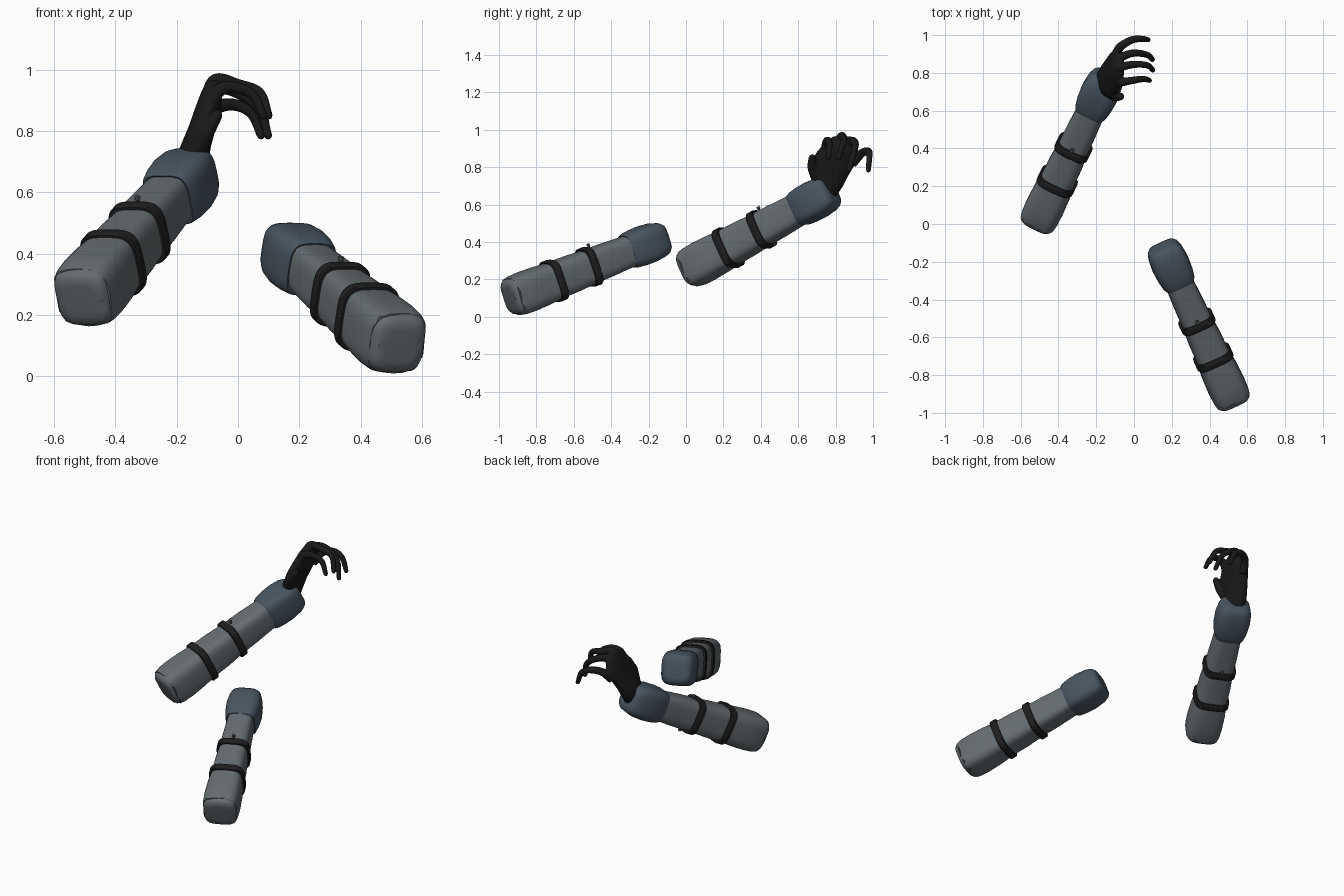
import bpy, bmesh, math
from mathutils import Vector

if "Cube" in bpy.data.objects:
    bpy.data.objects.remove(bpy.data.objects["Cube"])


def material(name, rgb):
    m = bpy.data.materials.new(name)
    m.diffuse_color = (*rgb, 1)
    m.use_nodes = True
    m.node_tree.nodes["Principled BSDF"].inputs["Base Color"].default_value = m.diffuse_color
    return m


GREY = material("sleeve grey", (0.13, 0.15, 0.16))
BLUE = material("cuff slate blue", (0.065, 0.09, 0.115))
STRAP = material("strap black", (0.013, 0.013, 0.013))
GLOVE = material("glove black", (0.010, 0.010, 0.010))
METAL = material("buckle grey", (0.09, 0.10, 0.11))


def finish(bm, name, mat, angle=40):
    bmesh.ops.recalc_face_normals(bm, faces=bm.faces)
    me = bpy.data.meshes.new(name)
    bm.to_mesh(me)
    bm.free()
    me.materials.append(mat)
    for p in me.polygons:
        p.use_smooth = True
    me.set_sharp_from_angle(angle=math.radians(angle))
    ob = bpy.data.objects.new(name, me)
    bpy.context.collection.objects.link(ob)
    return ob


def loft(bm, rings, closed=False):
    """Skin a list of point rings; cap both ends unless the rings form a loop."""
    vs = [[bm.verts.new(p) for p in r] for r in rings]
    n = len(vs[0])
    pairs = list(zip(vs, vs[1:] + vs[:1])) if closed else list(zip(vs, vs[1:]))
    for a, b in pairs:
        for i in range(n):
            j = (i + 1) % n
            bm.faces.new((a[i], a[j], b[j], b[i]))
    if not closed:
        bm.faces.new(vs[0])
        bm.faces.new(vs[-1])


def spow(v, e):
    return math.copysign(abs(v) ** e, v)


class Arm:
    """Local frame of one forearm: distance along it, sideways, upward."""
    def __init__(self, start, end):
        self.o = Vector(start)
        self.d = (Vector(end) - self.o).normalized()
        self.s = self.d.cross(Vector((0, 0, 1))).normalized()
        self.u = self.s.cross(self.d)

    def at(self, d, s, u):
        return self.o + self.d * d + self.s * s + self.u * u

    def ring(self, d, a, b, jag=0.0, n=48):
        pts = []
        for i in range(n):
            t = 2 * math.pi * i / n
            w = jag * (math.sin(9 * t) + 0.6 * math.sin(14 * t + 1))
            pts.append(self.at(d + w, a * spow(math.cos(t), 0.55),
                               b * spow(math.sin(t), 0.55)))
        return pts

    def part(self, name, mat, profile, closed=False, jag=0.0):
        bm = bmesh.new()
        loft(bm, [self.ring(*p, jag if k == 0 else 0)
                  for k, p in enumerate(profile)], closed)
        return finish(bm, name, mat)


def buckle(arm, name, d, s, u, h):
    # small stud: a short stem with a wider head
    bm = bmesh.new()
    prof = [(-0.01, 0.006), (h * 0.5, 0.006), (h * 0.55, 0.011), (h, 0.009)]
    sg = math.copysign(1, u)
    rings = []
    for z, r in prof:
        rings.append([arm.at(d + r * math.cos(k * math.pi / 4),
                             s + r * math.sin(k * math.pi / 4), u + sg * z)
                      for k in range(8)])
    loft(bm, rings)
    finish(bm, name, METAL)


def build_arm(side, start, end):
    arm = Arm(start, end)
    # torn elbow end, tucked just inside the sleeve
    arm.part(side + "_sleeve_end", GREY,
             [(0, 0.055, 0.055), (0.002, 0.078, 0.08), (0.014, 0.090, 0.094),
              (0.03, 0.096, 0.101), (0.06, 0.097, 0.104)])
    # tapered main sleeve with an irregular rim
    arm.part(side + "_sleeve", GREY,
             [(0.028, 0.097, 0.102), (0.055, 0.101, 0.108), (0.11, 0.103, 0.110),
              (0.2, 0.100, 0.107), (0.28, 0.091, 0.101), (0.39, 0.090, 0.099),
              (0.5, 0.082, 0.093), (0.6, 0.081, 0.091), (0.78, 0.074, 0.083)],
             jag=0.005)
    # padded cuff, closed at the wrist
    arm.part(side + "_cuff", BLUE,
             [(0.745, 0.070, 0.078), (0.738, 0.082, 0.090), (0.755, 0.090, 0.096),
              (0.80, 0.098, 0.101), (0.86, 0.102, 0.102), (0.92, 0.096, 0.096),
              (0.95, 0.086, 0.086), (0.966, 0.072, 0.072), (0.97, 0.05, 0.05)],
             jag=0.003)
    # two straps around the sleeve
    for k, (d, a, b) in enumerate([(0.28, 0.091, 0.101), (0.5, 0.083, 0.094)]):
        w = 0.021
        arm.part(f"{side}_strap_{k + 1}", STRAP,
                 [(d - w, a - 0.004, b - 0.004), (d - w, a + 0.009, b + 0.009),
                  (d - w + 0.005, a + 0.013, b + 0.013),
                  (d + w - 0.005, a + 0.013, b + 0.013),
                  (d + w, a + 0.009, b + 0.009), (d + w, a - 0.004, b - 0.004)],
                 closed=True)
    # studs beside the upper strap
    buckle(arm, side + "_stud_top", 0.535, 0.0, 0.092, 0.026)
    buckle(arm, side + "_stud_bottom", 0.535, 0.0, -0.092, 0.020)


build_arm("left", (-0.515, 0.0, 0.245), (-0.135, 0.79, 0.68))
build_arm("right", (0.53, -0.945, 0.098), (0.15, -0.12, 0.425))


# gloved hand: palm and digits fused into one smooth skin
def spline(pts, steps=6):
    p = [Vector(q) for q in pts]
    p = [2 * p[0] - p[1]] + p + [2 * p[-1] - p[-2]]
    out = []
    for i in range(1, len(p) - 2):
        a, b, c, d = p[i - 1:i + 3]
        for k in range(steps):
            t = k / steps
            out.append(0.5 * (2 * b + (c - a) * t + (2 * a - 5 * b + 4 * c - d) * t * t
                              + (3 * b - a - 3 * c + d) * t ** 3))
    return out + [p[-2]]


def digit(bm, pts, r0, r1):
    path = spline(pts)
    n = len(path)
    rings = []
    for i, c in enumerate(path):
        t = (path[min(i + 1, n - 1)] - path[max(i - 1, 0)]).normalized()
        s = t.cross(Vector((0, 1, 0))).normalized()
        u = s.cross(t)
        r = r0 + (r1 - r0) * i / (n - 1)
        rings.append((c, t, s, u, r))
    c, t, s, u, r = rings[-1]
    rings += [(c + t * r * 0.6, t, s, u, r * 0.8), (c + t * r, t, s, u, r * 0.3)]
    loft(bm, [[c + (s * math.cos(k * math.pi / 6) + u * math.sin(k * math.pi / 6)) * r
               for k in range(12)] for c, t, s, u, r in rings])


bm = bmesh.new()
# palm: height, centre x, centre y, half thickness, half width
palm = [(0.64, -0.155, 0.735, 0.05, 0.065), (0.70, -0.150, 0.755, 0.054, 0.085),
        (0.75, -0.138, 0.770, 0.050, 0.095), (0.82, -0.114, 0.785, 0.045, 0.122),
        (0.88, -0.096, 0.810, 0.042, 0.112), (0.93, -0.085, 0.825, 0.034, 0.085),
        (0.965, -0.078, 0.835, 0.022, 0.050)]
loft(bm, [[Vector((cx + a * math.cos(k * math.pi / 12),
                   cy + b * math.sin(k * math.pi / 12), z)) for k in range(24)]
          for z, cx, cy, a, b in palm])
# four curled fingers
for pts in [
    [(-0.10, 0.74, 0.86), (-0.065, 0.75, 0.93), (-0.01, 0.76, 0.942),
     (0.05, 0.768, 0.915), (0.082, 0.76, 0.85)],
    [(-0.10, 0.81, 0.90), (-0.072, 0.83, 0.965), (0.0, 0.845, 0.95),
     (0.07, 0.84, 0.925), (0.10, 0.815, 0.85)],
    [(-0.10, 0.86, 0.88), (-0.065, 0.885, 0.938), (0.0, 0.905, 0.925),
     (0.07, 0.895, 0.87), (0.098, 0.87, 0.785)],
    [(-0.10, 0.89, 0.82), (-0.07, 0.94, 0.875), (-0.01, 0.975, 0.885),
     (0.045, 0.98, 0.855), (0.075, 0.975, 0.785)],
]:
    digit(bm, pts, 0.026, 0.014)
# thumb resting along the palm edge
digit(bm, [(-0.13, 0.70, 0.74), (-0.10, 0.675, 0.80), (-0.07, 0.675, 0.85)],
      0.032, 0.020)
hand = finish(bm, "left_gloved_hand", GLOVE, 180)
rm = hand.modifiers.new("fuse", 'REMESH')
rm.mode = 'VOXEL'
rm.voxel_size = 0.005
rm.use_smooth_shade = True
sm = hand.modifiers.new("soften", 'SMOOTH')
sm.factor = 0.5
sm.iterations = 4
